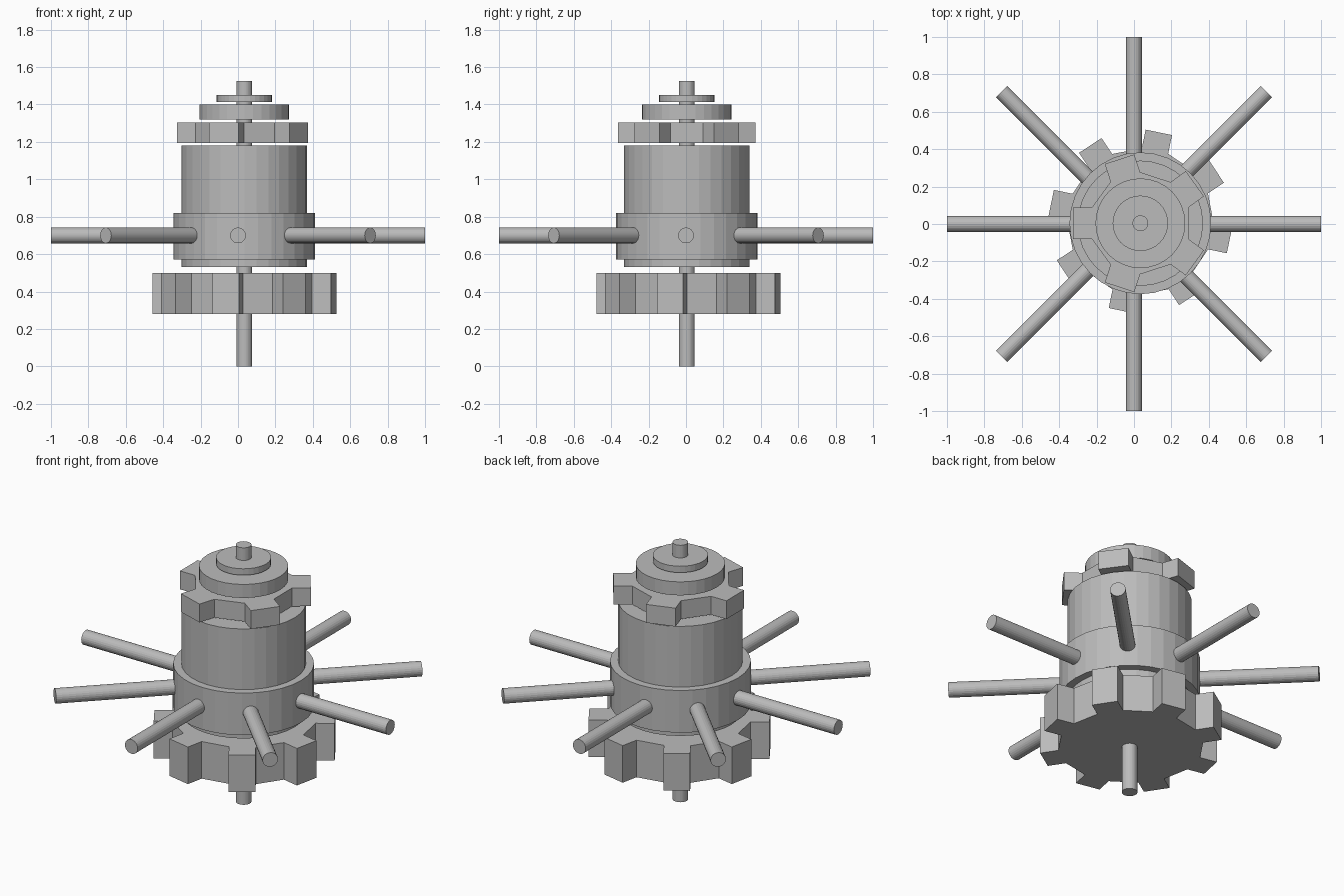
import bpy, bmesh
from math import cos, sin, pi, radians
from mathutils import Matrix, Vector

cube = bpy.data.objects.get("Cube")
if cube:
    bpy.data.objects.remove(cube, do_unlink=True)

AXIS_X, AXIS_Y = 0.034, 0.004

grey = bpy.data.materials.new("plain grey")
grey.use_nodes = True
colour = (0.5, 0.5, 0.5, 1)
grey.diffuse_color = colour
grey.node_tree.nodes["Principled BSDF"].inputs["Base Color"].default_value = colour


def finish(name, bm):
    bmesh.ops.recalc_face_normals(bm, faces=bm.faces)
    mesh = bpy.data.meshes.new(name)
    bm.to_mesh(mesh)
    bm.free()
    mesh.materials.append(grey)
    obj = bpy.data.objects.new(name, mesh)
    bpy.context.collection.objects.link(obj)
    return obj


def extrude_outline(name, points, z0, z1, centre):
    """Upright prism from a closed outline."""
    bm = bmesh.new()
    face = bm.faces.new([bm.verts.new((x, y, z0)) for x, y in points])
    top = bmesh.ops.extrude_face_region(bm, geom=[face])["geom"]
    verts = [v for v in top if isinstance(v, bmesh.types.BMVert)]
    bmesh.ops.translate(bm, verts=verts, vec=(0, 0, z1 - z0))
    obj = finish(name, bm)
    obj.location = (*centre, 0)
    return obj


def disc(name, radius, z0, z1, sides=32):
    points = [(radius * cos(2 * pi * i / sides), radius * sin(2 * pi * i / sides))
              for i in range(sides)]
    return extrude_outline(name, points, z0, z1, (AXIS_X, AXIS_Y))


def gear(name, teeth, start, root, tip, half_width, z0, z1, centre):
    """Straight-sided block teeth joined by flat roots."""
    points = []
    for i in range(teeth):
        a = radians(start) + 2 * pi * i / teeth
        for r, w in ((root, -half_width), (tip, -half_width),
                     (tip, half_width), (root, half_width)):
            points.append((r * cos(a) - w * sin(a), r * sin(a) + w * cos(a)))
    return extrude_outline(name, points, z0, z1, centre)


# Shaft, drum and stacked discs
disc("shaft", 0.042, 0, 1.525)
disc("drum", 0.335, 0.53, 1.18)
disc("hub_collar", 0.379, 0.57, 0.82)
disc("upper_disc", 0.24, 1.32, 1.40)
disc("top_washer", 0.148, 1.412, 1.45)

# Gears
gear("lower_gear", 8, 33.3, 0.385, 0.487, 0.072, 0.28, 0.50, (AXIS_X, 0.013))
gear("upper_gear", 5, 36, 0.26, 0.36, 0.083, 1.195, 1.304, (AXIS_X, AXIS_Y))

# Radial spokes
inner = 0.2
for i in range(8):
    bm = bmesh.new()
    bmesh.ops.create_cone(bm, cap_ends=True, segments=24, radius1=0.042,
                          radius2=0.042, depth=1 - inner)
    turn = Matrix.Rotation(i * pi / 4, 4, "Z") @ Matrix.Rotation(pi / 2, 4, "Y")
    bm.transform(turn @ Matrix.Translation(Vector((0, 0, (1 + inner) / 2))))
    finish(f"spoke_{i + 1}", bm).location.z = 0.70
